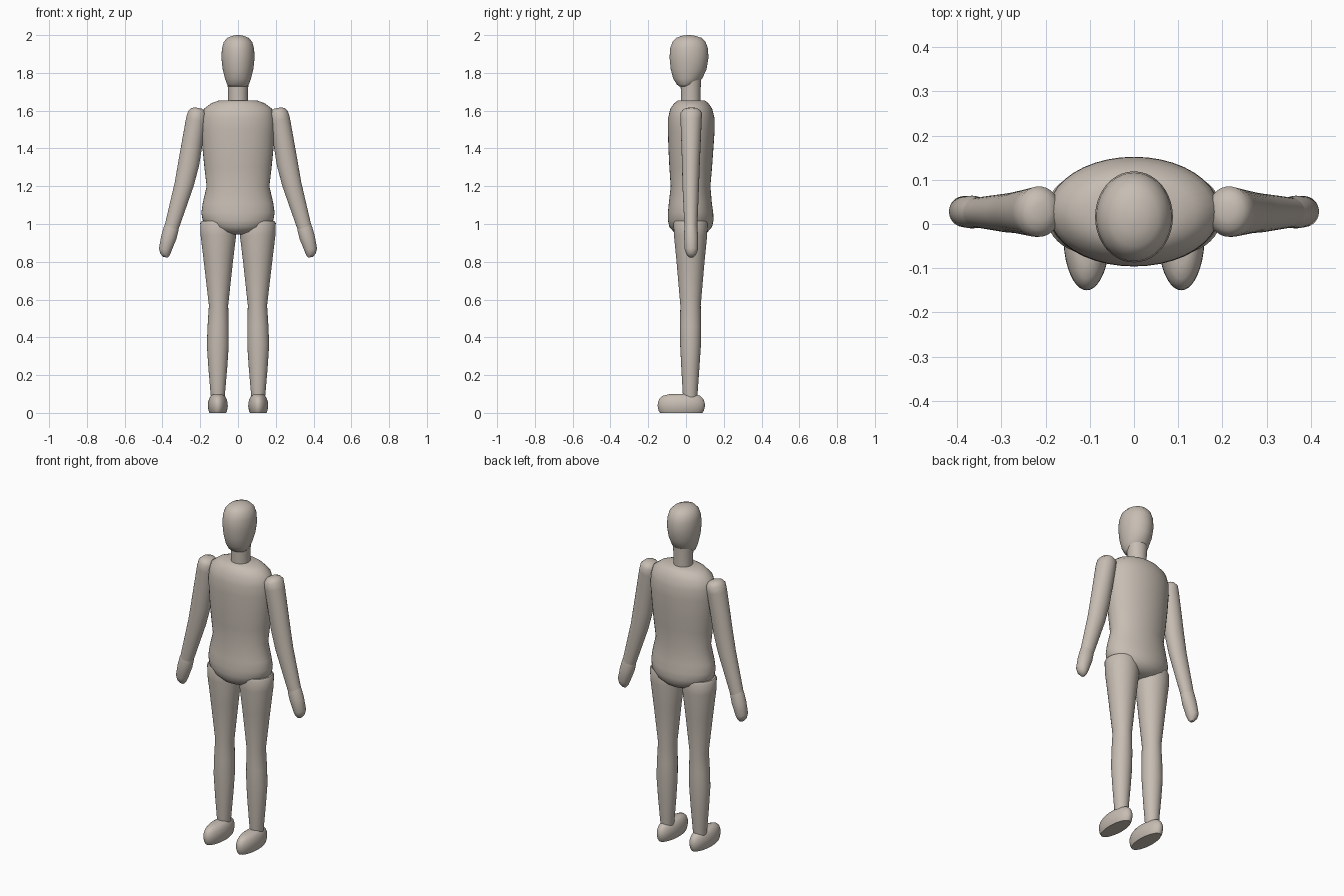
import bpy, bmesh, math
from mathutils import Vector, Matrix

clay = bpy.data.materials.new("warm grey clay")
clay.diffuse_color = (0.57, 0.51, 0.45, 1)


def loft(name, rings, tilt=0.0, angle=50, sides=40):
    """Skin elliptical rings (x, y, z, rx, ry), optionally tilted about y."""
    bm = bmesh.new()
    rot = Matrix.Rotation(tilt, 3, 'Y')
    loops = []
    for x, y, z, rx, ry in rings:
        loop = []
        for i in range(sides):
            a = 2 * math.pi * i / sides
            p = rot @ Vector((rx * math.cos(a), ry * math.sin(a), 0))
            loop.append(bm.verts.new(p + Vector((x, y, z))))
        loops.append(loop)
    for a, b in zip(loops, loops[1:]):
        for i in range(sides):
            j = (i + 1) % sides
            bm.faces.new((a[i], a[j], b[j], b[i]))
    bm.faces.new(loops[0])
    bm.faces.new(loops[-1])
    bmesh.ops.recalc_face_normals(bm, faces=bm.faces)
    me = bpy.data.meshes.new(name)
    bm.to_mesh(me)
    bm.free()
    me.materials.append(clay)
    ob = bpy.data.objects.new(name, me)
    bpy.context.collection.objects.link(ob)
    bpy.ops.object.select_all(action='DESELECT')
    ob.select_set(True)
    bpy.context.view_layer.objects.active = ob
    bpy.ops.object.shade_smooth_by_angle(angle=math.radians(angle))
    return ob


# torso: shoulders, waist, hips
loft("torso", [
    (0, 0.025, 0.945, 0.065, 0.05), (0, 0.025, 0.958, 0.11, 0.09),
    (0, 0.025, 0.985, 0.16, 0.113), (0, 0.025, 1.02, 0.187, 0.121),
    (0, 0.024, 1.06, 0.194, 0.12), (0, 0.023, 1.11, 0.187, 0.114),
    (0, 0.024, 1.20, 0.166, 0.105), (0, 0.025, 1.30, 0.178, 0.113),
    (0, 0.026, 1.40, 0.188, 0.119), (0, 0.028, 1.50, 0.194, 0.124),
    (0, 0.028, 1.56, 0.193, 0.123), (0, 0.028, 1.61, 0.18, 0.111),
    (0, 0.028, 1.64, 0.14, 0.09), (0, 0.028, 1.655, 0.098, 0.07)])

# neck and head
loft("neck", [(0, 0.025, 1.63, 0.052, 0.052), (0, 0.025, 1.70, 0.052, 0.052),
              (0, 0.025, 1.77, 0.058, 0.055)])
loft("head", [
    (0, -0.005, 1.728, 0.045, 0.03), (0, 0.002, 1.738, 0.057, 0.05),
    (0, 0.009, 1.77, 0.069, 0.077), (0, 0.014, 1.82, 0.081, 0.095),
    (0, 0.016, 1.88, 0.088, 0.103), (0, 0.016, 1.93, 0.085, 0.10),
    (0, 0.016, 1.965, 0.075, 0.087), (0, 0.015, 1.986, 0.055, 0.066),
    (0, 0.014, 1.996, 0.03, 0.036), (0, 0.014, 2.0, 0.008, 0.01)])

for side, s in (("left", 1), ("right", -1)):
    # arm: shoulder cap down to wrist
    loft(side + "_arm", [
        (s * 0.209, 0.028, 1.614, 0.018, 0.02), (s * 0.211, 0.028, 1.606, 0.037, 0.042),
        (s * 0.215, 0.028, 1.588, 0.05, 0.057), (s * 0.222, 0.027, 1.55, 0.054, 0.056),
        (s * 0.261, 0.026, 1.32, 0.056, 0.047), (s * 0.285, 0.025, 1.21, 0.051, 0.044),
        (s * 0.352, 0.026, 0.98, 0.038, 0.034)], tilt=-s * 0.21)
    # hand: mitten tapering to fingertips
    loft(side + "_hand", [
        (s * 0.349, 0.026, 1.00, 0.035, 0.031), (s * 0.354, 0.026, 0.975, 0.04, 0.035),
        (s * 0.366, 0.027, 0.93, 0.041, 0.037), (s * 0.385, 0.028, 0.865, 0.034, 0.035),
        (s * 0.387, 0.028, 0.84, 0.026, 0.026), (s * 0.385, 0.028, 0.824, 0.013, 0.012)],
        tilt=-s * 0.21)
    # leg: hip, knee, calf, ankle
    loft(side + "_leg", [
        (s * 0.105, 0.024, 1.015, 0.088, 0.086), (s * 0.105, 0.024, 1.005, 0.095, 0.09),
        (s * 0.104, 0.024, 0.94, 0.094, 0.088), (s * 0.104, 0.024, 0.80, 0.077, 0.074),
        (s * 0.103, 0.024, 0.57, 0.051, 0.054), (s * 0.105, 0.024, 0.46, 0.056, 0.056),
        (s * 0.107, 0.024, 0.36, 0.058, 0.055), (s * 0.107, 0.023, 0.24, 0.05, 0.048),
        (s * 0.107, 0.022, 0.10, 0.038, 0.039), (s * 0.107, 0.022, 0.08, 0.036, 0.037)])
    # foot: flat-soled oval
    loft(side + "_foot", [
        (s * 0.107, -0.025, 0.0, 0.044, 0.112), (s * 0.107, -0.025, 0.012, 0.049, 0.12),
        (s * 0.107, -0.025, 0.035, 0.053, 0.125), (s * 0.107, -0.025, 0.055, 0.052, 0.124),
        (s * 0.107, -0.025, 0.075, 0.046, 0.116), (s * 0.107, -0.024, 0.09, 0.037, 0.10),
        (s * 0.107, -0.02, 0.099, 0.024, 0.07)])
